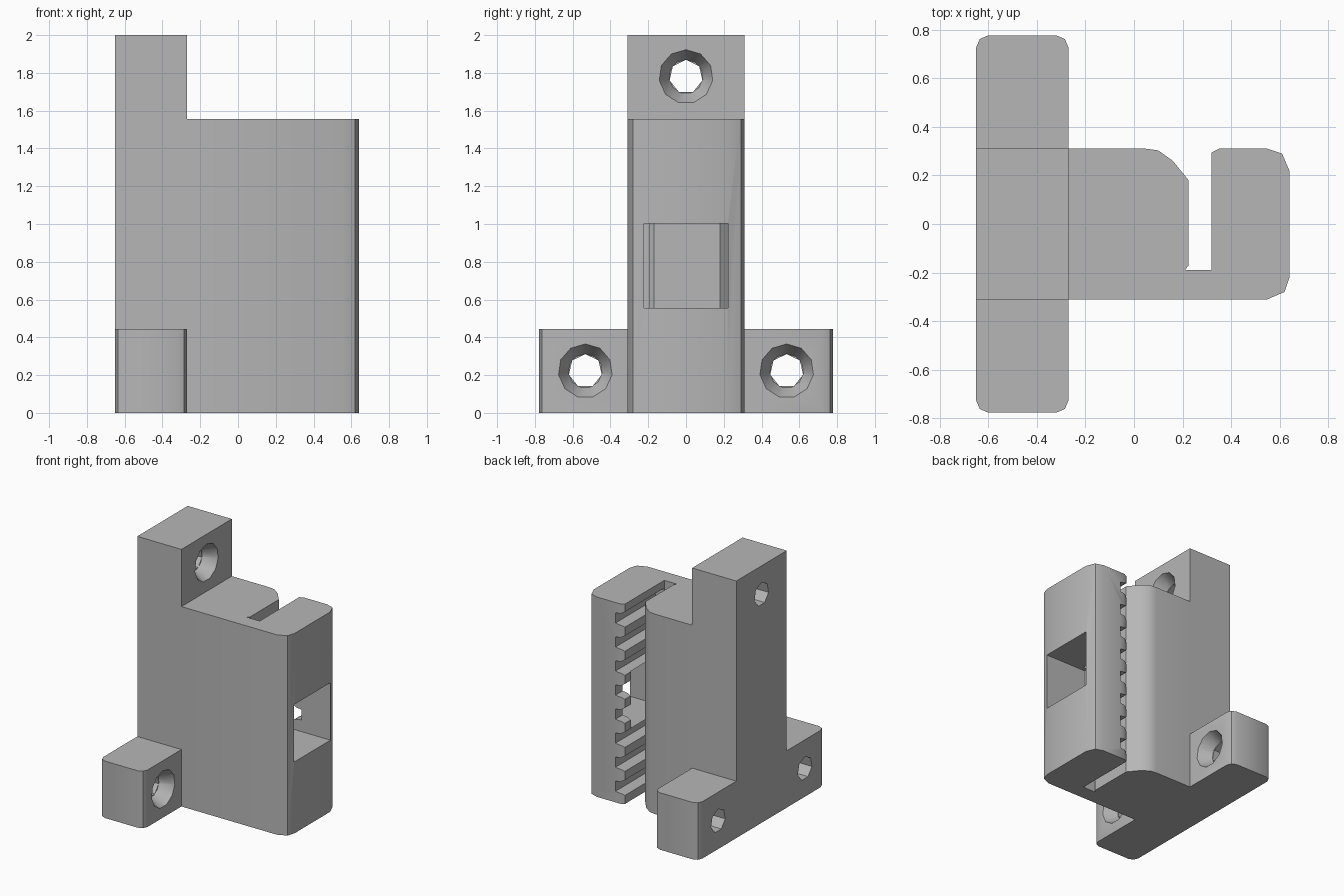
import bpy, bmesh
from math import sin, cos, tau, radians

if "Cube" in bpy.data.objects:
    bpy.data.objects.remove(bpy.data.objects["Cube"], do_unlink=True)

grey = bpy.data.materials.new("plain grey")
grey.use_nodes = True
grey.diffuse_color = (0.47, 0.47, 0.47, 1)
grey.node_tree.nodes["Principled BSDF"].inputs["Base Color"].default_value = grey.diffuse_color


def loft(name, rings):
    """Solid made by bridging rings of points and capping both ends."""
    bm = bmesh.new()
    loops = [[bm.verts.new(p) for p in ring] for ring in rings]
    n = len(loops[0])
    for a, b in zip(loops, loops[1:]):
        for i in range(n):
            j = (i + 1) % n
            bm.faces.new((a[i], a[j], b[j], b[i]))
    bm.faces.new(loops[0])
    bm.faces.new(loops[-1])
    bmesh.ops.recalc_face_normals(bm, faces=bm.faces[:])
    mesh = bpy.data.meshes.new(name)
    bm.to_mesh(mesh)
    bm.free()
    mesh.materials.append(grey)
    obj = bpy.data.objects.new(name, mesh)
    bpy.context.collection.objects.link(obj)
    return obj


def upright(name, outline, z0, z1):
    return loft(name, [[(x, y, z) for x, y in outline] for z in (z0, z1)])


def box(name, x0, x1, y0, y1, z0, z1):
    return upright(name, [(x0, y0), (x1, y0), (x1, y1), (x0, y1)], z0, z1)


def round_cutter(name, y, z, sides, steps):
    """Cutter along x; steps are (x, radius) and one corner points up."""
    return loft(name, [[(x, y + r * sin(tau * i / sides), z + r * cos(tau * i / sides))
                        for i in range(sides)] for x, r in steps])


def combine(target, tool, operation):
    mod = target.modifiers.new(operation, 'BOOLEAN')
    mod.operation = operation
    mod.solver = 'EXACT'
    mod.object = tool
    bpy.context.view_layer.objects.active = target
    bpy.ops.object.modifier_apply(modifier=mod.name)
    bpy.data.objects.remove(tool, do_unlink=True)


BACK, FACE, HALF, TOP = -0.65, -0.27, 0.31, 1.555

# Clamp body: block, slot and outer arm in one outline
body = upright("belt_clamp_body", [
    (BACK, -HALF), (0.55, -HALF), (0.62, -0.28), (0.64, -0.22),
    (0.64, 0.22), (0.61, 0.29), (0.55, HALF), (0.35, HALF), (0.32, 0.295),
    (0.32, -0.19), (0.21, -0.19), (0.225, -0.17), (0.225, 0.18),
    (0.16, 0.26), (0.10, 0.303), (0.05, HALF), (BACK, HALF)], 0, TOP)

# Raised mounting tab
combine(body, box("top_tab", BACK, FACE, -HALF, HALF, 1.0, 2.0), 'UNION')

# Foot bar with rounded ends
quarter = [(0.05, 0), (0.015, 0.015), (0, 0.05)]
end = 0.777
foot = ([(BACK + dx, -end + dy) for dx, dy in reversed(quarter)]
        + [(FACE - dx, -end + dy) for dx, dy in quarter]
        + [(FACE - dx, end - dy) for dx, dy in reversed(quarter)]
        + [(BACK + dx, end - dy) for dx, dy in quarter])
combine(body, upright("foot_bar", foot, 0, 0.443), 'UNION')

# Belt tooth grooves on the inner side of the arm
for k in range(8):
    z = 1.435 - 0.187 * k
    groove = [(0.28, z - 0.06), (0.32, z - 0.06), (0.345, z - 0.045), (0.39, z - 0.04),
              (0.39, z + 0.04), (0.345, z + 0.045), (0.32, z + 0.06), (0.28, z + 0.06)]
    cutter = loft("groove_cutter", [[(x, y, h) for x, h in groove] for y in (-0.185, 0.4)])
    combine(body, cutter, 'DIFFERENCE')

# Window through the arm into the slot
combine(body, box("window_cutter", 0.28, 0.8, -0.222, 0.222, 0.556, 1.003), 'DIFFERENCE')

# Countersunk screw holes
for y, z in ((0, 1.78), (-0.533, 0.222), (0.533, 0.222)):
    combine(body, round_cutter("hole_cutter", y, z, 7, [(-0.8, 0.089), (-0.2, 0.089)]), 'DIFFERENCE')
    combine(body, round_cutter("sink_cutter", y, z, 11,
                               [(FACE - 0.1, 0.09), (FACE, 0.143), (FACE + 0.02, 0.143)]), 'DIFFERENCE')

# Soft rounded corners, sharp edges elsewhere
bpy.ops.object.select_all(action='DESELECT')
body.select_set(True)
bpy.context.view_layer.objects.active = body
bpy.ops.object.shade_smooth_by_angle(angle=radians(30))
